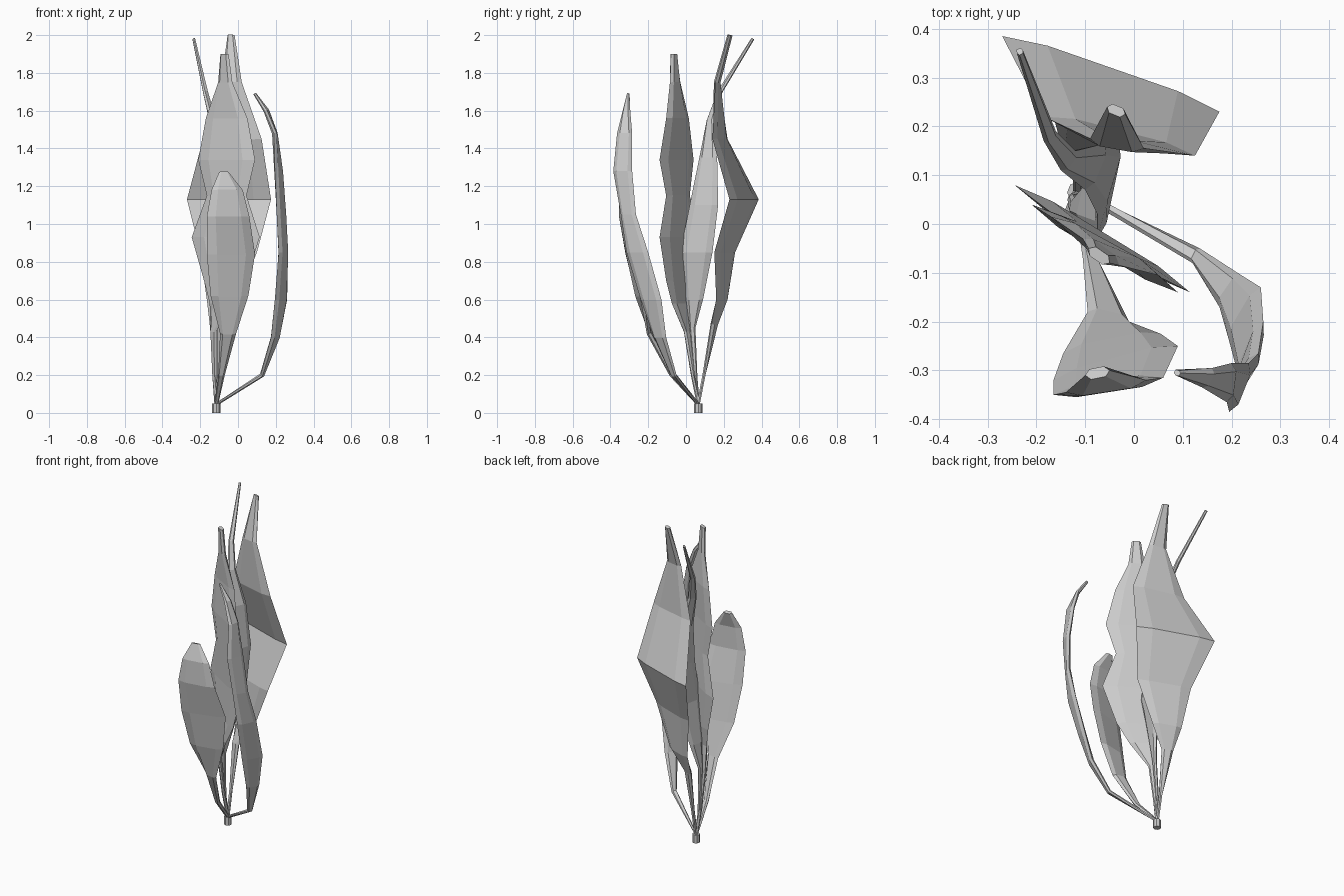
import bpy, bmesh
from mathutils import Vector

BASE = Vector((-0.115, 0.065, 0.0))


def leaf(name, rings, t=0.012):
    """Loft a thin six-sided blade; each ring is (z, left x, left y, right x, right y)."""
    rings = [(0.045, BASE.x - 0.01, BASE.y, BASE.x + 0.01, BASE.y)] + rings
    ends = [(Vector((a, b, z)), Vector((c, d, z))) for z, a, b, c, d in rings]
    mids = [(l + r) / 2 for l, r in ends]
    bm = bmesh.new()
    loops = []
    for i, (l, r) in enumerate(ends):
        along = mids[min(i + 1, len(mids) - 1)] - mids[max(i - 1, 0)]
        across = r - l
        thick = min(t, 0.006 + across.length * 0.1)
        n = across.cross(along).normalized() * thick
        a, b = l + across * 0.2, l + across * 0.8
        loops.append([bm.verts.new(p) for p in (l, a + n, b + n, r, b - n, a - n)])
    for p, q in zip(loops, loops[1:]):
        for j in range(6):
            k = (j + 1) % 6
            bm.faces.new((p[j], p[k], q[k], q[j]))
    bm.faces.new(loops[0])
    bm.faces.new(loops[-1])
    bmesh.ops.recalc_face_normals(bm, faces=bm.faces)
    me = bpy.data.meshes.new(name)
    bm.to_mesh(me)
    bm.free()
    bpy.context.collection.objects.link(bpy.data.objects.new(name, me))


# Short stem where all leaves meet
bpy.ops.mesh.primitive_cylinder_add(vertices=8, radius=0.022, depth=0.05,
                                    location=BASE + Vector((0, 0, 0.025)))
bpy.context.object.name = "stem"

# Short broad leaf at the front
leaf("front_leaf", [
    (0.20, -0.105, -0.07, -0.07, -0.08),
    (0.42, -0.095, -0.18, -0.01, -0.20),
    (0.62, -0.145, -0.265, 0.055, -0.225),
    (0.84, -0.165, -0.32, 0.09, -0.25),
    (1.04, -0.165, -0.35, 0.06, -0.315),
    (1.18, -0.14, -0.345, 0.025, -0.32),
    (1.275, -0.10, -0.31, -0.05, -0.30)])

# Leaf arching out to the right
leaf("right_leaf", [
    (0.20, 0.12, -0.08, 0.135, -0.05),
    (0.40, 0.175, -0.17, 0.22, -0.105),
    (0.60, 0.195, -0.24, 0.26, -0.13),
    (0.85, 0.215, -0.315, 0.265, -0.20),
    (1.05, 0.205, -0.345, 0.255, -0.265),
    (1.28, 0.195, -0.385, 0.235, -0.285),
    (1.48, 0.19, -0.365, 0.20, -0.285),
    (1.60, 0.14, -0.335, 0.16, -0.295),
    (1.69, 0.085, -0.31, 0.092, -0.30)])

# Tall wavy leaf in the middle
leaf("middle_leaf", [
    (0.20, -0.135, 0.045, -0.115, 0.03),
    (0.43, -0.145, 0.02, -0.115, -0.01),
    (0.58, -0.15, 0.01, -0.03, -0.075),
    (0.70, -0.18, 0.04, 0.04, -0.105),
    (0.93, -0.245, 0.08, 0.115, -0.14),
    (1.15, -0.165, 0.02, 0.045, -0.105),
    (1.34, -0.21, 0.04, 0.09, -0.14),
    (1.56, -0.17, 0.015, 0.05, -0.105),
    (1.75, -0.105, -0.03, -0.03, -0.085),
    (1.90, -0.093, -0.05, -0.05, -0.08)])

# Widest leaf at the back
leaf("back_leaf", [
    (0.20, -0.125, 0.095, -0.105, 0.095),
    (0.47, -0.15, 0.165, -0.09, 0.135),
    (0.60, -0.165, 0.22, 0.0, 0.16),
    (0.85, -0.20, 0.26, 0.10, 0.15),
    (1.13, -0.27, 0.385, 0.175, 0.23),
    (1.45, -0.185, 0.22, 0.125, 0.14),
    (1.75, -0.09, 0.175, 0.02, 0.155),
    (2.00, -0.055, 0.24, -0.018, 0.225)])

# Sideways leaf with a tip leaning back left
leaf("side_leaf", [
    (0.20, -0.13, 0.045, -0.125, 0.06),
    (0.45, -0.125, 0.02, -0.12, 0.05),
    (0.60, -0.11, 0.0, -0.09, 0.09),
    (0.85, -0.075, -0.03, -0.04, 0.14),
    (1.10, -0.075, 0.02, -0.03, 0.17),
    (1.35, -0.10, 0.07, -0.06, 0.165),
    (1.55, -0.15, 0.11, -0.12, 0.15),
    (1.70, -0.185, 0.17, -0.16, 0.19),
    (1.98, -0.24, 0.35, -0.228, 0.357)])
